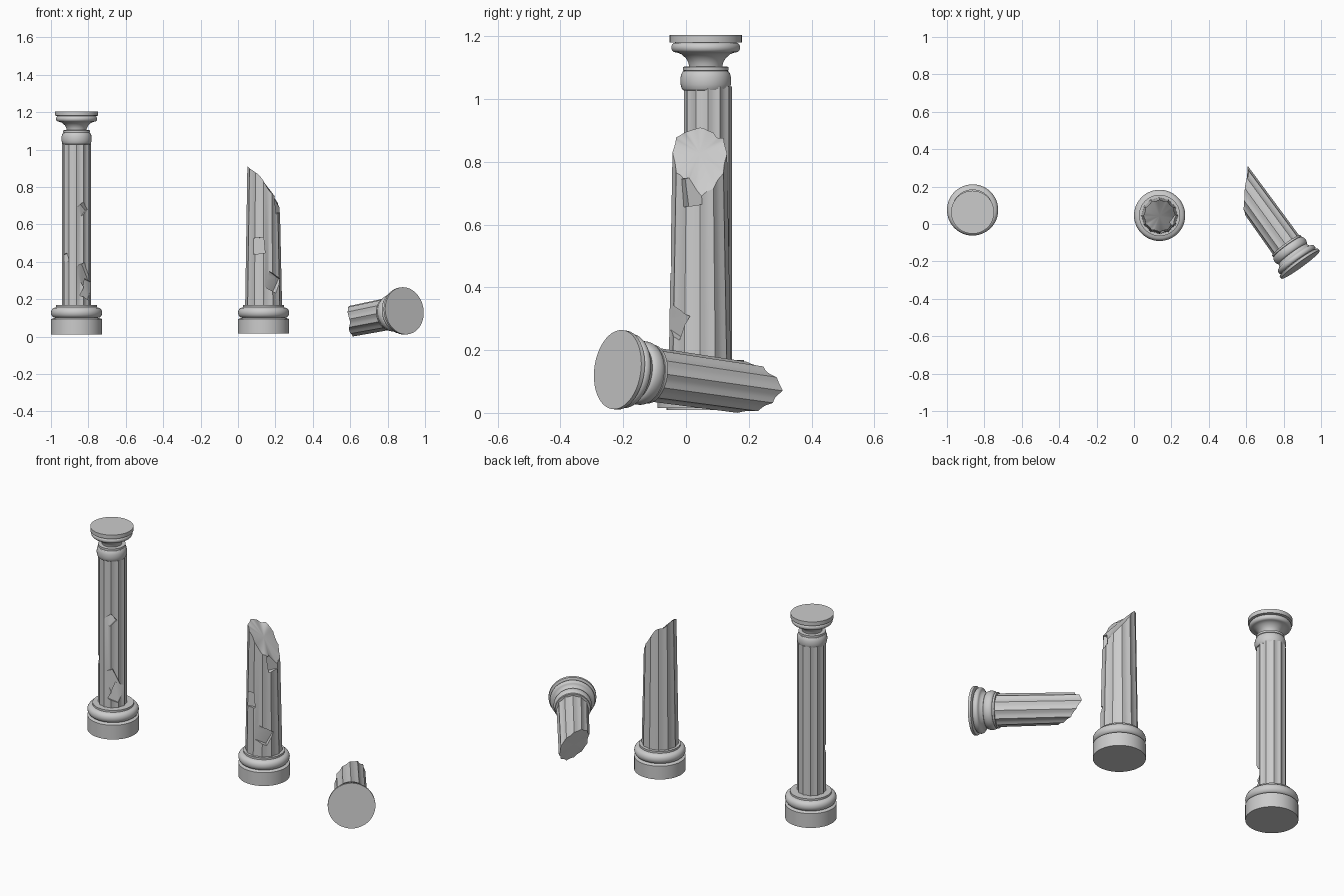
import bpy, bmesh, math, random
from mathutils import Vector, Matrix

if "Cube" in bpy.data.objects:
    bpy.data.objects.remove(bpy.data.objects["Cube"])

random.seed(4)
FLUTES, SEG = 12, 72


def finish(bm, name, matrix):
    bmesh.ops.recalc_face_normals(bm, faces=bm.faces[:])
    me = bpy.data.meshes.new(name)
    bm.to_mesh(me)
    bm.free()
    ob = bpy.data.objects.new(name, me)
    bpy.context.collection.objects.link(ob)
    ob.matrix_world = matrix
    return ob


def smooth(ob):
    bpy.ops.object.select_all(action='DESELECT')
    ob.select_set(True)
    bpy.context.view_layer.objects.active = ob
    bpy.ops.object.shade_smooth_by_angle(angle=math.radians(32))


def bulge(r, z0, z1, d, n=8):
    """Half-round moulding between two heights, sticking out to radius r."""
    return [(r - d + d * math.sin(math.pi * i / n),
             (z0 + z1) / 2 - (z1 - z0) / 2 * math.cos(math.pi * i / n)) for i in range(n + 1)]


def lathe(name, profile, matrix, seg=48):
    bm = bmesh.new()
    rings = [[bm.verts.new((r * math.cos(2 * math.pi * i / seg), r * math.sin(2 * math.pi * i / seg), z))
              for i in range(seg)] for r, z in profile]
    for a, b in zip(rings, rings[1:]):
        for i in range(seg):
            j = (i + 1) % seg
            bm.faces.new((a[i], a[j], b[j], b[i]))
    bm.faces.new(rings[0][::-1])
    bm.faces.new(rings[-1])
    ob = finish(bm, name, matrix)
    smooth(ob)
    return ob


def shaft(name, z0, r0, r1, top, matrix, chips=()):
    """Fluted shaft; top(x, y) gives the height of the (broken) upper end."""
    bm = bmesh.new()
    low, high = [], []
    for i in range(SEG):
        a = 2 * math.pi * i / SEG
        f = 0.006 * abs(math.sin(a * FLUTES / 2))
        c, s = math.cos(a), math.sin(a)
        low.append(bm.verts.new(((r0 - f) * c, (r0 - f) * s, z0)))
        x, y = (r1 - f) * c, (r1 - f) * s
        high.append(bm.verts.new((x, y, top(x, y))))
    mid = bm.verts.new((0, 0, top(0, 0)))
    for i in range(SEG):
        j = (i + 1) % SEG
        bm.faces.new((low[i], low[j], high[j], high[i]))
        bm.faces.new((high[i], high[j], mid))
    bm.faces.new(low[::-1])
    ob = finish(bm, name, matrix)
    bpy.context.view_layer.objects.active = ob
    # chipped notches: angle, height, depth, width, height size, roll, yaw
    for ang, z, d, w, h, roll, yaw in chips:
        cb = bmesh.new()
        bmesh.ops.create_cube(cb, size=1)
        m = (matrix @ Matrix.Rotation(math.radians(ang), 4, 'Z')
             @ Matrix.Translation((r0 + 0.005, 0, z))
             @ Matrix.Rotation(math.radians(roll), 4, 'X')
             @ Matrix.Rotation(math.radians(yaw), 4, 'Z')
             @ Matrix.Diagonal((2 * d, w, h, 1)))
        cut = finish(cb, "chip_cutter", m)
        cut.hide_render = True
        bpy.context.view_layer.update()
        mod = ob.modifiers.new("chip", 'BOOLEAN')
        mod.operation, mod.solver, mod.object = 'DIFFERENCE', 'EXACT', cut
        bpy.context.view_layer.objects.active = ob
        bpy.ops.object.modifier_apply(modifier=mod.name)
        bpy.data.objects.remove(cut)
    smooth(ob)
    return ob


def base_profile(z0):
    return ([(0.137, z0), (0.137, 0.094), (0.124, 0.098)] + bulge(0.137, 0.101, 0.155, 0.022)
            + [(0.11, 0.157), (0.11, 0.168)])


def place(x, y):
    return Matrix.Translation((x, y, 0))


# Whole column
lathe("tall_column_base", base_profile(0.01), place(-0.863, 0.075))
shaft("tall_column_shaft", 0.15, 0.077, 0.077, lambda x, y: 1.04, place(-0.864, 0.07),
      [(-62, 0.685, 0.024, 0.05, 0.05, 42, 25),
       (218, 0.42, 0.016, 0.04, 0.045, 20, 20),
       (-55, 0.33, 0.024, 0.06, 0.12, 25, 15),
       (-38, 0.255, 0.026, 0.06, 0.10, -25, -15)])
capital = (bulge(0.081, 1.027, 1.09, 0.012) + [(0.073, 1.091), (0.073, 1.103), (0.053, 1.104)]
           + [(0.055, 1.115), (0.063, 1.13), (0.078, 1.143), (0.09, 1.148)]
           + bulge(0.11, 1.149, 1.18, 0.014) + [(0.115, 1.181), (0.115, 1.204)])
lathe("tall_column_capital", capital, place(-0.863, 0.063))

# Broken standing column
lathe("broken_column_base", base_profile(0.016), place(0.137, 0.046))


def slanted_top(x, y):
    wob = 0.008 * math.sin(40 * y + 60 * x)
    return 0.828 - 1.2 * x - 4.0 * x * x + wob


shaft("broken_column_shaft", 0.15, 0.099, 0.087, slanted_top, place(0.137, 0.044),
      [(-112, 0.485, 0.026, 0.085, 0.085, 6, 22),
       (-58, 0.29, 0.028, 0.095, 0.085, -28, 15),
       (-20, 0.705, 0.036, 0.075, 0.09, 8, -20)])

# Fallen piece: local z runs from the capital face along the shaft
axis = Vector((-0.589, 0.81, -0.115)).normalized()
side = Vector((0.81, 0.589, 0)).normalized()
up = axis.cross(side)
lying = Matrix.Translation((0.89, -0.218, 0.138)) @ Matrix((side, up, axis)).transposed().to_4x4()
lathe("fallen_capital", [(0.127, 0), (0.127, 0.014), (0.12, 0.018)] + bulge(0.12, 0.019, 0.05, 0.012)
      + [(0.099, 0.056), (0.092, 0.07)] + bulge(0.102, 0.071, 0.118, 0.012)
      + [(0.094, 0.12), (0.094, 0.13)], lying)
shaft("fallen_shaft", 0.1, 0.087, 0.083,
      lambda x, y: 0.492 + 1.17 * x + 0.008 * math.sin(60 * y + 30 * x), lying)
